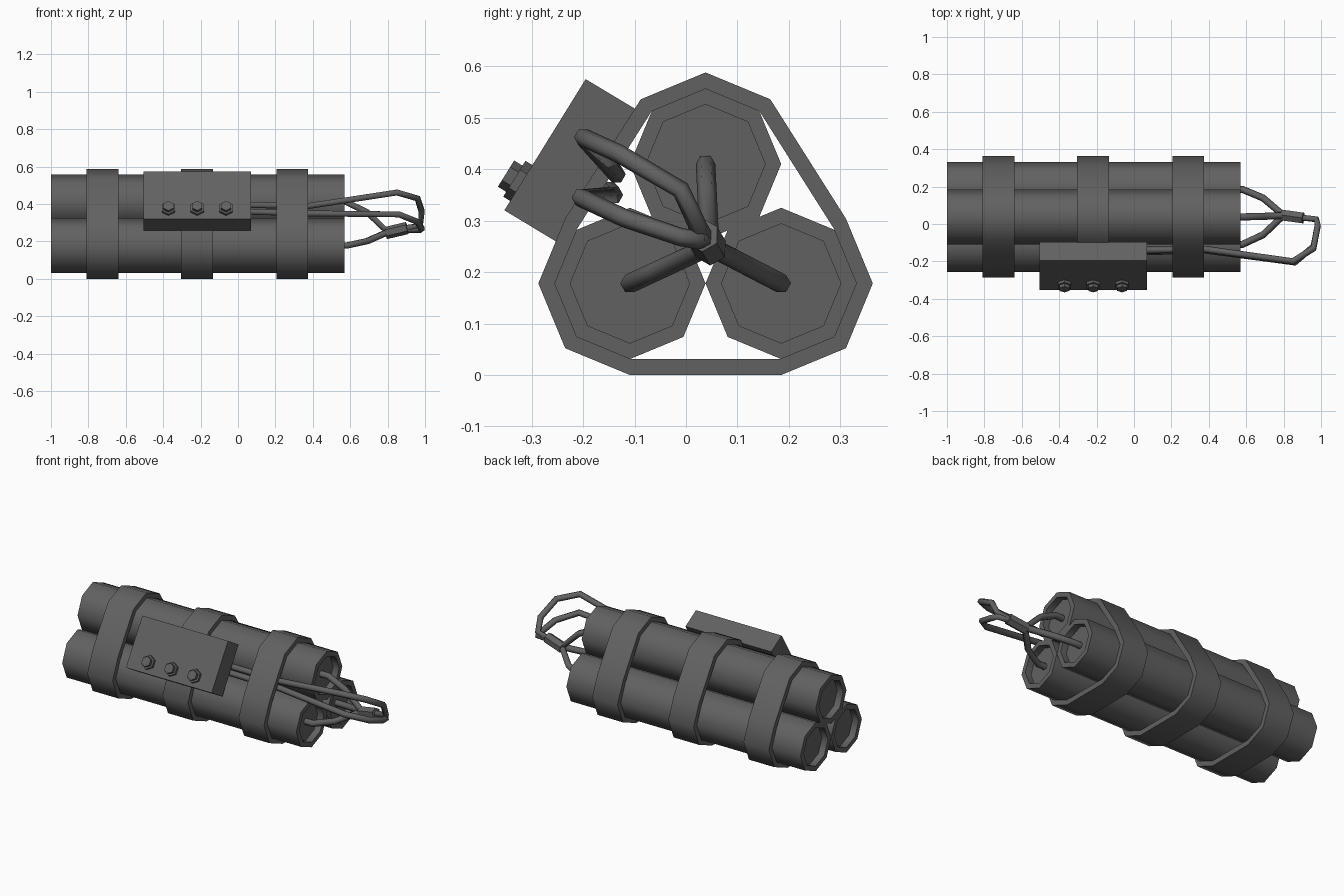
import bpy, bmesh, math
from mathutils import Vector, Matrix

cube = bpy.data.objects.get("Cube")
if cube:
    bpy.data.objects.remove(cube, do_unlink=True)

grey = bpy.data.materials.new("dark grey")
grey.use_nodes = True
COLOUR = (0.12, 0.12, 0.12, 1)
grey.diffuse_color = COLOUR
grey.node_tree.nodes["Principled BSDF"].inputs["Base Color"].default_value = COLOUR

TOP, FRONT, BACK = (0.038, 0.41), (-0.109, 0.178), (0.185, 0.178)
STICK_R, STRAP_R = 0.147, 0.178
X0, X1 = -1.0, 0.57


def finish(name, bm, smooth=None):
    bmesh.ops.recalc_face_normals(bm, faces=bm.faces[:])
    mesh = bpy.data.meshes.new(name)
    bm.to_mesh(mesh)
    bm.free()
    mesh.materials.append(grey)
    if smooth:
        mesh.shade_smooth()
        mesh.set_sharp_from_angle(angle=math.radians(smooth))
    obj = bpy.data.objects.new(name, mesh)
    bpy.context.collection.objects.link(obj)
    return obj


def prism(bm, start, end, radius, sides):
    start, end = Vector(start), Vector(end)
    axis = end - start
    turn = axis.to_track_quat('Z', 'Y').to_matrix().to_4x4()
    bmesh.ops.create_cone(bm, cap_ends=True, segments=sides, radius1=radius,
                          radius2=radius, depth=axis.length,
                          matrix=Matrix.Translation((start + end) / 2) @ turn)


# Octagonal sticks with a rim and a recessed face at each end
def stick(name, centre):
    bm = bmesh.new()
    prism(bm, (X0, *centre), (X1, *centre), STICK_R, 8)
    bm.normal_update()
    ends = [f for f in bm.faces if abs(f.normal.x) > 0.9]
    for depth, thickness in ((0, 0.031), (0.04, 0)):
        if thickness:
            bmesh.ops.inset_individual(bm, faces=ends, thickness=thickness)
        else:
            for face in ends:
                inward = -math.copysign(depth, face.normal.x)
                out = bmesh.ops.extrude_discrete_faces(bm, faces=[face])
                bmesh.ops.translate(bm, verts=out["faces"][0].verts, vec=(inward, 0, 0))
    finish(name, bm, 50)


for name, centre in (("top_stick", TOP), ("front_stick", FRONT), ("back_stick", BACK)):
    stick(name, centre)


# Straps wrapped around all three sticks
def outline(radius):
    points = []
    for (y, z), first, count in ((BACK, -90, 4), (TOP, 45, 3), (FRONT, 135, 4)):
        for i in range(count):
            a = math.radians(first + 45 * i)
            points.append((y + radius * math.cos(a), z + radius * math.sin(a)))
    return points


def strap(name, left, right):
    bm = bmesh.new()
    rings = [[bm.verts.new((x, y, z)) for y, z in outline(r)]
             for x, r in ((left, STICK_R), (left, STRAP_R), (right, STRAP_R), (right, STICK_R))]
    n = len(rings[0])
    for k in range(4):
        a, b = rings[k], rings[(k + 1) % 4]
        for i in range(n):
            j = (i + 1) % n
            bm.faces.new((a[i], a[j], b[j], b[i]))
    finish(name, bm, 50)


for name, left, right in (("end_strap", -0.81, -0.64), ("middle_strap", -0.305, -0.135),
                          ("wire_end_strap", 0.205, 0.375)):
    strap(name, left, right)

# Tilted control box
bm = bmesh.new()
section = [bm.verts.new((-0.505, y, z)) for y, z in
           ((-0.195, 0.575), (-0.353, 0.32), (-0.25, 0.258), (-0.095, 0.515))]
face = bm.faces.new(section)
out = bmesh.ops.extrude_face_region(bm, geom=[face])
bmesh.ops.translate(bm, vec=(0.575, 0, 0),
                    verts=[v for v in out["geom"] if isinstance(v, bmesh.types.BMVert)])
finish("control_box", bm)

# Bolts on the box face
normal = Vector((0, -0.85, 0.527))
for i in range(3):
    base = Vector((-0.372 + 0.154 * i, -0.32, 0.373))
    bm = bmesh.new()
    prism(bm, base - normal * 0.005, base + normal * 0.016, 0.041, 6)
    prism(bm, base + normal * 0.01, base + normal * 0.035, 0.03, 6)
    finish(f"bolt_{i + 1}", bm)


# Wires
def wire(name, points, radius=0.019):
    curve = bpy.data.curves.new(name, 'CURVE')
    curve.dimensions = '3D'
    curve.bevel_depth = radius
    curve.bevel_resolution = 1
    curve.use_fill_caps = True
    spline = curve.splines.new('POLY')
    spline.points.add(len(points) - 1)
    for p, co in zip(spline.points, points):
        p.co = (*co, 1)
    spline.use_smooth = True
    curve.materials.append(grey)
    obj = bpy.data.objects.new(name, curve)
    bpy.context.collection.objects.link(obj)


JOINT = Vector((0.8, 0.046, 0.25))
for name, centre in (("top_stick_wire", TOP), ("front_stick_wire", FRONT), ("back_stick_wire", BACK)):
    start = Vector((0.52, *centre))
    bend = Vector((0.69, *Vector(centre).lerp(JOINT.yz, 0.33)))
    wire(name, [start, Vector((0.58, *centre)), bend, JOINT, JOINT + Vector((0.03, 0, 0.01))])

wire("upper_box_wire", [(0.03, -0.14, 0.395), (0.38, -0.135, 0.39), (0.85, -0.2, 0.462),
                        (0.96, -0.13, 0.43), (0.982, -0.01, 0.36), (0.975, 0.025, 0.285),
                        (0.89, 0.035, 0.268)], 0.018)
wire("lower_box_wire", [(0.03, -0.15, 0.36), (0.38, -0.14, 0.35), (0.86, -0.205, 0.345),
                        (0.96, -0.12, 0.305), (0.982, -0.01, 0.268), (0.975, 0.025, 0.262),
                        (0.89, 0.035, 0.265)], 0.018)

# Sleeve joining the wires
bm = bmesh.new()
prism(bm, (0.79, 0.048, 0.245), (0.905, 0.032, 0.272), 0.033, 6)
finish("wire_sleeve", bm)
